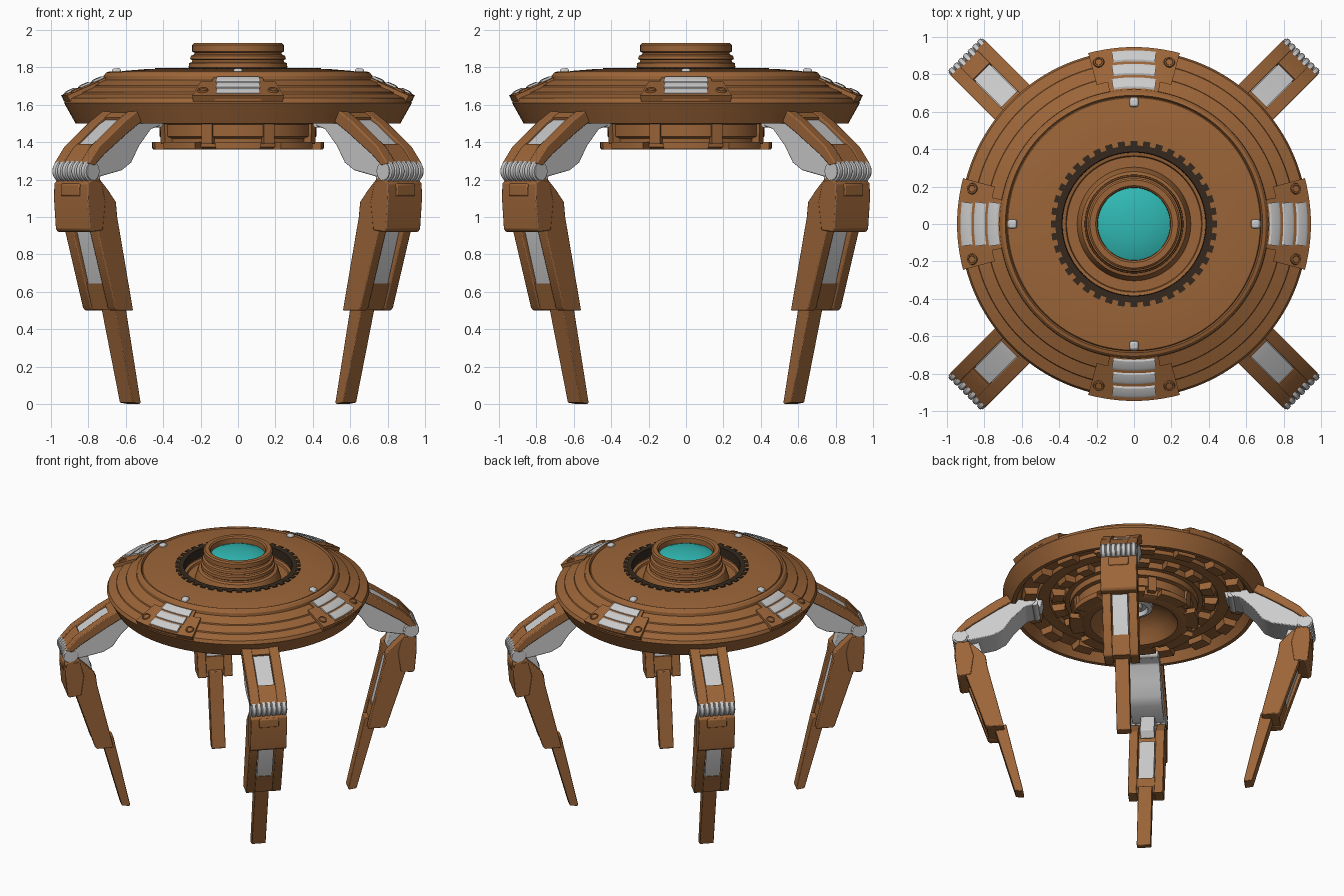
import bpy, bmesh, math
from math import pi, radians, sin, cos, asin


def material(name, rgb):
    m = bpy.data.materials.new(name)
    m.diffuse_color = (*rgb, 1)
    return m


BROWN = material("bronze", (0.33, 0.13, 0.04))
DARK = material("dark_gear", (0.035, 0.022, 0.013))
TEAL = material("teal_lens", (0.03, 0.48, 0.45))


def add(name, verts, faces, mat, loc=(0, 0, 0), rot=(0, 0, 0), bevel=0):
    bm = bmesh.new()
    vs = [bm.verts.new(v) for v in verts]
    for f in faces:
        bm.faces.new([vs[i] for i in f])
    bmesh.ops.remove_doubles(bm, verts=bm.verts, dist=1e-5)
    bmesh.ops.recalc_face_normals(bm, faces=bm.faces)
    me = bpy.data.meshes.new(name)
    bm.to_mesh(me)
    bm.free()
    ob = bpy.data.objects.new(name, me)
    bpy.context.collection.objects.link(ob)
    ob.location, ob.rotation_euler = loc, rot
    if mat:
        me.materials.append(mat)
    if bevel:
        b = ob.modifiers.new("bevel", 'BEVEL')
        b.width, b.segments = bevel, 2
    return ob


def lathe(name, prof, mat=None, n=96, loop=True, **kw):
    """Full turn of an (r, z) profile; loop closes the profile into a ring."""
    p = len(prof)
    verts = [(r * cos(2 * pi * i / n), r * sin(2 * pi * i / n), z)
             for i in range(n) for r, z in prof]
    faces = [(i * p + j, (i + 1) % n * p + j, (i + 1) % n * p + (j + 1) % p, i * p + (j + 1) % p)
             for i in range(n) for j in range(p if loop else p - 1)]
    return add(name, verts, faces, mat, **kw)


def arc(name, prof, half, mid, mat=None, n=8, **kw):
    """Capped partial turn of a closed (r, z) profile, centred on +x then rotated to mid."""
    p = len(prof)
    angs = [-half + 2 * half * i / n for i in range(n + 1)]
    verts = [(r * cos(a), r * sin(a), z) for a in angs for r, z in prof]
    faces = [(i * p + j, (i + 1) * p + j, (i + 1) * p + (j + 1) % p, i * p + (j + 1) % p)
             for i in range(n) for j in range(p)]
    faces += [tuple(range(p)), tuple(n * p + j for j in range(p))]
    return add(name, verts, faces, mat, rot=(0, 0, mid), **kw)


def prism(name, pts, lo, hi, ang, mat=None, bevel=0.006):
    """Extrude an (r, z) side profile across the leg from lo to hi."""
    p = len(pts)
    verts = [(r, y, z) for y in (lo, hi) for r, z in pts]
    faces = [tuple(range(p)), tuple(range(p, 2 * p))]
    faces += [(j, (j + 1) % p, p + (j + 1) % p, p + j) for j in range(p)]
    return add(name, verts, faces, mat, rot=(0, 0, ang), bevel=bevel)


# Saucer hull: top deck, rim and recessed underside
lathe("saucer_hull", [
    (0.30, 1.70), (0.36, 1.70), (0.365, 1.715), (0.385, 1.72), (0.385, 1.793), (0.50, 1.79), (0.60, 1.782),
    (0.675, 1.772), (0.68, 1.764), (0.688, 1.778), (0.705, 1.772), (0.718, 1.755), (0.72, 1.733),
    (0.79, 1.703), (0.793, 1.694), (0.86, 1.667), (0.863, 1.658), (0.92, 1.635), (0.93, 1.61), (0.868, 1.50),
    (0.84, 1.50), (0.80, 1.565), (0.69, 1.575), (0.68, 1.55), (0.60, 1.55), (0.59, 1.58),
    (0.50, 1.58), (0.49, 1.54), (0.30, 1.54)], BROWN, n=128)

# Turret, stacked rings with a lens in its mouth
lathe("turret", [
    (0.19, 1.80), (0.195, 1.92), (0.205, 1.93), (0.235, 1.93), (0.245, 1.92), (0.245, 1.885), (0.232, 1.878),
    (0.235, 1.868), (0.252, 1.862), (0.256, 1.845), (0.244, 1.838), (0.248, 1.828), (0.262, 1.822),
    (0.264, 1.80), (0.254, 1.793), (0.258, 1.782), (0.28, 1.775), (0.29, 1.755), (0.305, 1.695), (0.19, 1.69)],
    BROWN)
lathe("lens", [(0, 1.918), (0.08, 1.913), (0.15, 1.90), (0.196, 1.88), (0.196, 1.84), (0, 1.84)], TEAL, loop=False)

# Toothed ring around the turret trough
lathe("gear_ring", [(0.382, 1.73), (0.385, 1.797), (0.42, 1.797), (0.42, 1.73)], DARK)
for i in range(40):
    arc(f"gear_tooth_{i}", [(0.415, 1.76), (0.415, 1.797), (0.445, 1.797), (0.445, 1.76)],
        radians(2.5), 2 * pi * i / 40, DARK, n=1)


def slope(r, dz=0):
    return (r, 1.748 - 0.425 * (r - 0.715) + dz)


# Four rim plates with vents, bolts and a deck stud
for k, side in enumerate(("right", "back", "left", "front")):
    a = k * pi / 2
    arc(side + "_rim_plate", [slope(0.77), slope(0.946), (0.925, 1.612), (0.87, 1.58), (0.77, 1.66)],
        radians(15), a, BROWN, n=12)
    arc(side + "_rim_plate_neck", [slope(0.715), slope(0.80, -0.001), (0.80, 1.66), (0.715, 1.68)],
        radians(10.5), a, BROWN)
    lathe_bed = [slope(0.722, 0.002), slope(0.936, 0.002), slope(0.936, -0.03), slope(0.722, -0.03)]
    arc(side + "_vent_bed", lathe_bed, radians(7.6), a, BROWN)
    for j in range(3):
        r0 = 0.726 + j * 0.072
        r1 = r0 + 0.058
        arc(f"{side}_vent_slat_{j}", [slope(r0, 0.006), slope(r0 + 0.01, 0.012), slope(r1 - 0.01, 0.012),
                                      slope(r1, 0.006), slope(r1, -0.02), slope(r0, -0.02)],
            asin(0.115 / (r0 + 0.03)), a)
    for s in (-1, 1):
        b = a + s * radians(12.3)
        lathe(f"{side}_bolt_{'a' if s < 0 else 'b'}",
              [(0, 0.004), (0.017, 0.004), (0.02, 0.009), (0.027, 0.009), (0.03, 0), (0.03, -0.015)], BROWN,
              n=24, loop=False, loc=(0.885 * cos(b), 0.885 * sin(b), slope(0.885)[1]), rot=(0, radians(23), b))
    prism(side + "_deck_stud", [(0.625, 1.77), (0.628, 1.797), (0.672, 1.793), (0.677, 1.76)], -0.023, 0.023, a,
          bevel=0.01)

# Underside hub with an open bowl and grey core
lathe("hub", [
    (0.46, 1.56), (0.45, 1.50), (0.42, 1.495), (0.42, 1.43), (0.395, 1.42), (0.395, 1.375), (0.36, 1.36),
    (0.31, 1.36), (0.29, 1.385), (0.25, 1.44), (0.18, 1.49), (0.12, 1.51), (0.12, 1.56)], BROWN)
lathe("hub_core", [(0, 1.47), (0.05, 1.47), (0.06, 1.50), (0.09, 1.50), (0.10, 1.47), (0.13, 1.48), (0.14, 1.55),
                   (0, 1.55)], n=48, loop=False)
for i in range(8):
    a = i * pi / 4
    arc(f"hub_flange_{i}", [(0.37, 1.362), (0.455, 1.362), (0.46, 1.37), (0.46, 1.40), (0.37, 1.40)],
        radians(15), a, BROWN)
    arc(f"hub_rib_{i}", [(0.38, 1.39), (0.435, 1.39), (0.44, 1.50), (0.38, 1.50)],
        radians(4), a + radians(22.5), BROWN, n=2)
for i in range(16):
    a = (i + 0.5) * pi / 8
    arc(f"underside_block_{i}", [(0.70, 1.52), (0.78, 1.515), (0.80, 1.58), (0.69, 1.58)], radians(5), a, BROWN, n=2)
    arc(f"underside_tab_{i}", [(0.50, 1.53), (0.58, 1.525), (0.60, 1.58), (0.50, 1.58)], radians(5), a, BROWN, n=2)

# Ribbed knee profile
ribs = [(0, -0.13), (0.048, -0.13)]
for i in range(7):
    z = -0.108 + i * 0.036
    ribs += [(0.048, z - 0.017), (0.057, z - 0.011), (0.058, z), (0.057, z + 0.011), (0.048, z + 0.017)]
ribs += [(0.048, 0.13), (0, 0.13)]

# Four legs on the diagonals
for k, leg in enumerate(("back_right", "back_left", "front_left", "front_right")):
    a = pi / 4 + k * pi / 2
    at = lambda r, z: (r * cos(a), r * sin(a), z)
    # shoulder
    prism(leg + "_shoulder_bracket", [(0.64, 1.58), (0.66, 1.50), (0.72, 1.49), (0.78, 1.58)], -0.06, 0.06, a)
    lathe(leg + "_shoulder_pin", [(0, -0.11), (0.025, -0.11), (0.025, 0.11), (0, 0.11)], n=24, loop=False,
          loc=at(0.70, 1.503), rot=(pi / 2, 0, a))
    # upper leg: grey core, two arched rails, end bars and inset panel
    prism(leg + "_upper_core", [(0.69, 1.515), (0.71, 1.485), (0.77, 1.47), (0.86, 1.38), (0.92, 1.29), (0.99, 1.25),
                                (1.16, 1.215), (1.23, 1.24), (1.17, 1.34), (0.97, 1.48), (0.86, 1.54), (0.78, 1.53)],
          -0.115, 0.115, a)
    arch = [(0.84, 1.57), (0.885, 1.572), (0.99, 1.512), (1.185, 1.375), (1.262, 1.285), (1.215, 1.275),
            (1.14, 1.335), (0.96, 1.45), (0.84, 1.52)]
    for s, y0, y1 in (("a", -0.132, -0.062), ("b", 0.062, 0.132)):
        prism(f"{leg}_upper_rail_{s}", arch, y0, y1, a, BROWN)
    prism(leg + "_upper_bar_top", [(0.84, 1.565), (0.885, 1.567), (0.945, 1.533), (0.92, 1.46), (0.84, 1.50)],
          -0.064, 0.064, a, BROWN, 0)
    prism(leg + "_upper_bar_bottom", [(1.155, 1.39), (1.182, 1.371), (1.258, 1.283), (1.215, 1.275), (1.12, 1.34)],
          -0.064, 0.064, a, BROWN, 0)
    prism(leg + "_upper_panel", [(0.93, 1.525), (0.985, 1.498), (1.165, 1.371), (1.13, 1.33), (0.92, 1.46)],
          -0.058, 0.058, a, None, 0)
    # knee
    lathe(leg + "_knee", ribs, n=32, loop=False, loc=at(1.226, 1.245), rot=(pi / 2, 0, a))
    prism(leg + "_knee_link", [(1.10, 1.24), (1.20, 1.26), (1.22, 1.16), (1.10, 1.05), (1.06, 1.10)],
          -0.05, 0.05, a)
    # lower leg: two cheeks, knee block, grey core and end filler
    cheek = [(1.17, 1.205), (1.22, 1.205), (1.19, 0.94), (1.05, 0.515), (1.035, 0.50), (0.915, 0.50), (1.035, 1.0),
             (1.045, 1.08), (1.10, 1.14)]
    for s, y0, y1 in (("a", -0.125, -0.062), ("b", 0.062, 0.125)):
        prism(f"{leg}_lower_cheek_{s}", cheek, y0, y1, a, BROWN)
    prism(leg + "_knee_block", [(1.16, 1.19), (1.24, 1.20), (1.262, 1.18), (1.265, 1.10), (1.25, 0.935),
                                (1.235, 0.92), (1.15, 0.93), (1.13, 1.08)], -0.13, 0.13, a, BROWN)
    prism(leg + "_knee_badge", [(1.25, 1.185), (1.272, 1.175), (1.274, 1.115), (1.25, 1.105)], -0.07, 0.07, a, BROWN)
    prism(leg + "_lower_core", [(1.17, 1.0), (1.168, 0.94), (1.073, 0.63), (0.965, 0.63), (1.055, 1.0)],
          -0.055, 0.055, a, None, 0)
    prism(leg + "_lower_end", [(1.083, 0.645), (1.038, 0.505), (0.925, 0.505), (0.957, 0.645)],
          -0.064, 0.064, a, BROWN, 0)
    # foot
    prism(leg + "_foot", [(0.995, 0.55), (0.845, 0.008), (0.79, 0.0), (0.785, 0.01), (0.905, 0.55)],
          -0.05, 0.05, a, BROWN, 0.004)

# Smooth curved faces, keep edges sharp
for ob in bpy.data.objects:
    ob.select_set(True)
    bpy.context.view_layer.objects.active = ob
bpy.ops.object.shade_smooth_by_angle(angle=radians(28))
